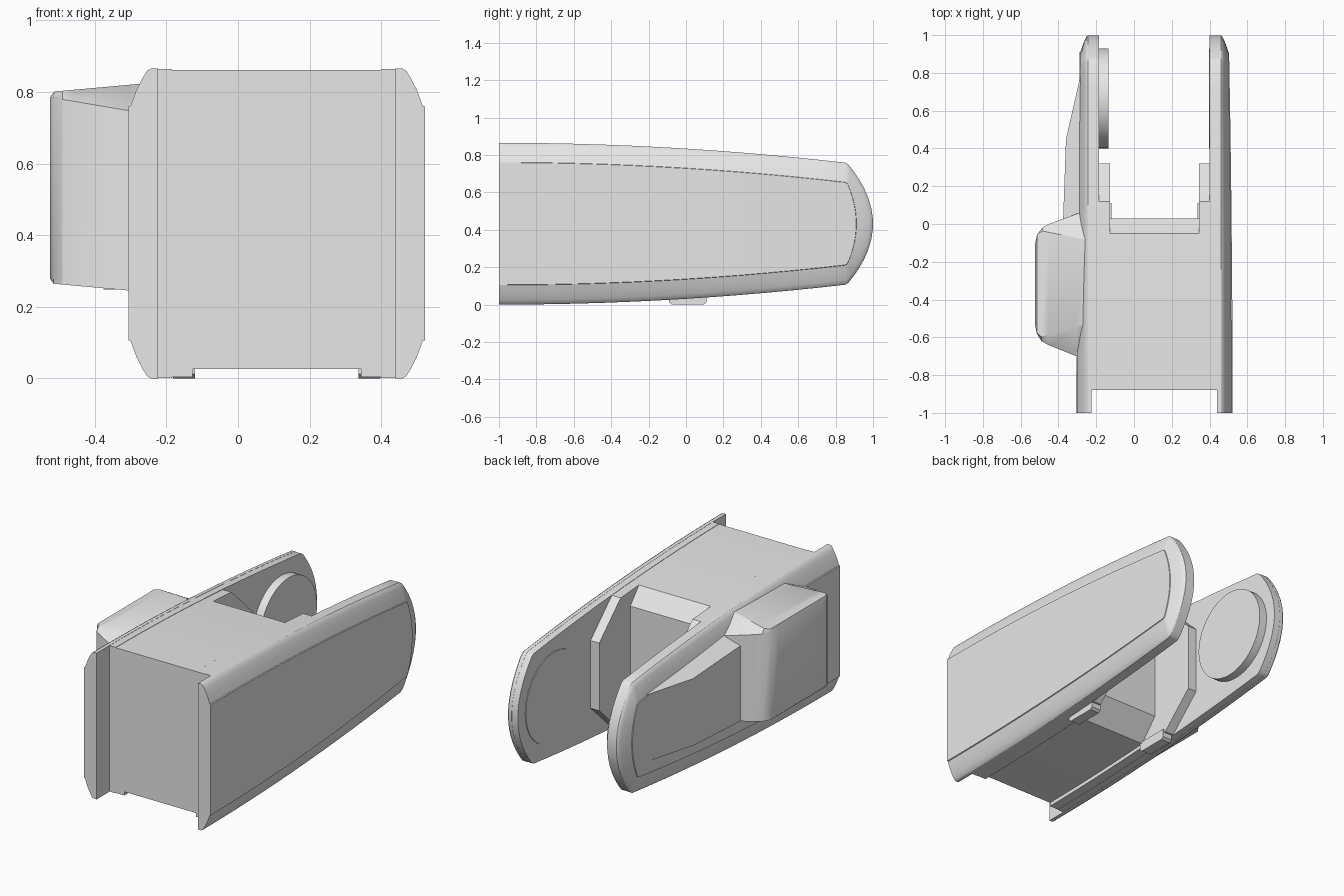
import bpy, bmesh, math

cube = bpy.data.objects.get("Cube")
if cube:
    bpy.data.objects.remove(cube, do_unlink=True)

MID_X, MID_Z = 0.108, 0.4325   # symmetry planes of the frame

GREY = (0.8, 0.8, 0.8, 1)
grey = bpy.data.materials.new("light grey")
grey.use_nodes = True
grey.diffuse_color = GREY
grey.node_tree.nodes["Principled BSDF"].inputs["Base Color"].default_value = GREY


def loft(name, rings):
    """Bridge equal rings of points and close both ends with strips."""
    bm = bmesh.new()
    loops = [[bm.verts.new(p) for p in ring] for ring in rings]
    n = len(loops[0])
    for a, b in zip(loops, loops[1:]):
        for i in range(n):
            j = (i + 1) % n
            bm.faces.new((a[i], a[j], b[j], b[i]))
    for loop in (loops[0], loops[-1]):
        for i in range(n // 2 - 1):
            bm.faces.new((loop[i], loop[i + 1], loop[n - 2 - i], loop[n - 1 - i]))
    bmesh.ops.recalc_face_normals(bm, faces=bm.faces)
    mesh = bpy.data.meshes.new(name)
    bm.to_mesh(mesh)
    bm.free()
    mesh.materials.append(grey)
    obj = bpy.data.objects.new(name, mesh)
    bpy.context.collection.objects.link(obj)
    bpy.ops.object.select_all(action='DESELECT')
    obj.select_set(True)
    bpy.context.view_layer.objects.active = obj
    bpy.ops.object.shade_smooth_by_angle(angle=math.radians(28))
    return obj


def extrude_x(name, profile, x0, x1):
    return loft(name, [[(x, y, z) for y, z in profile] for x in (x0, x1)])


def half_height(y):
    return MID_Z - 0.031 * (y + 1) ** 2


def span(a, b, n):
    return [a + (b - a) * i / (n - 1) for i in range(n)]


def plate_outline(start, inset):
    """Long tapering side outline with a bowed rear end."""
    top = [(y, half_height(y) - inset) for y in span(start, 0.85, 14)]
    tip = half_height(0.86) - inset
    bulge = 0.14 - 0.85 * inset
    top += [(0.86 + bulge * (1 - u * u), tip * u)
            for u in (0.97, 0.92, 0.84, 0.72, 0.58, 0.42, 0.25, 0.08)]
    return [(y, MID_Z + h) for y, h in top] + [(y, MID_Z - h) for y, h in reversed(top)]


def circle(y, z, r, n=64):
    return [(y + r * math.cos(2 * math.pi * (i + 0.5) / n),
             z + r * math.sin(2 * math.pi * (i + 0.5) / n)) for i in range(n)]


RIM = 0.352
# distance from the middle, inset of the outline
SECTION = [(0.332, 0), (RIM, 0), (0.362, 0.006), (0.374, 0.025),
           (0.392, 0.06), (0.408, 0.104), (0.414, 0.106)]


def taper(d, y):
    if d <= RIM:
        return d
    return RIM + (d - RIM) * (1 - 0.33 * ((y + 1) / 2) ** 2)


for side, label in ((1, "left"), (-1, "right")):
    # Outer shell with rounded border and raised panel
    loft(label + "_side_plate",
         [[(MID_X + side * taper(d, y), y, z) for y, z in plate_outline(-1, inset)]
          for d, inset in SECTION])

    # Inner thickness of the plate, starting behind the front lip
    extrude_x(label + "_plate_liner", plate_outline(-0.88, 0.001),
              MID_X + side * 0.292, MID_X + side * 0.333)

    # Cheek reaching back with a chamfered end
    top = [(y, half_height(y) - 0.003) for y in span(-0.88, 0.12, 9)] + [(0.32, 0.2)]
    cheek = [(y, MID_Z + h) for y, h in top] + [(y, MID_Z - h) for y, h in reversed(top)]
    extrude_x(label + "_cheek", cheek, MID_X + side * 0.235, MID_X + side * 0.331)

    # Small pad below the cheek
    pad = [(-0.09, 0.06), (-0.09, 0.012), (-0.075, 0), (0.095, 0), (0.11, 0.012), (0.11, 0.06)]
    extrude_x(label + "_bottom_pad", pad, MID_X + side * 0.228, MID_X + side * 0.29)

# Central body with chamfered rear wall
top = [(y, MID_Z + half_height(y) - 0.003) for y in span(-0.88, -0.05, 9)] + [(0.03, 0.74)]
low = [(y, MID_Z - half_height(y) + 0.025) for y in span(-0.88, -0.08, 9)] + [(0.03, 0.18)]
extrude_x("central_body", top + low[::-1], MID_X - 0.235, MID_X + 0.235)

# Joint discs on the inner faces of the fork
extrude_x("right_joint_disc", circle(0.665, MID_Z, 0.265), MID_X - 0.30, MID_X - 0.243)
extrude_x("left_joint_cover", circle(0.665, MID_Z, 0.265), MID_X + 0.295, MID_X + 0.288)

# Motor housing on the right side: plan outline lofted upward
plan = [(-0.25, 0.06), (-0.30, 0.055), (-0.45, 0.0), (-0.485, -0.02), (-0.513, -0.055),
        (-0.525, -0.11), (-0.525, -0.53), (-0.515, -0.58), (-0.49, -0.62), (-0.455, -0.64),
        (-0.305, -0.70), (-0.25, -0.70)]


def housing_top(x, y):
    low_y = -0.535 + (x + 0.27) * 0.28
    high_y = -0.08 - (x + 0.27) * 0.2
    return (max(x, -0.513), min(max(y, low_y), high_y), 0.80 + (x + 0.525) * 0.09)


loft("motor_housing", [
    [(max(x, -0.515), y, 0.265 - (x + 0.525) * 0.09) for x, y in plan],
    [(x, y, 0.278 - (x + 0.525) * 0.09) for x, y in plan],
    [(x, y, 0.785 - (x + 0.525) * 0.17) for x, y in plan],
    [housing_top(x, y) for x, y in plan]])

# Wedge fairing running from the housing to the rear
wedge = [(-0.27, -0.05), (-0.376, -0.05), (-0.375, 0.03), (-0.36, 0.45), (-0.28, 0.80), (-0.27, 0.80)]
loft("housing_fairing", [
    [(x, y, 0.25 + 0.03 * y) for x, y in wedge],
    [(x, y, 0.70 - 0.11 * y + 0.6 * (x + 0.375)) for x, y in wedge]])
